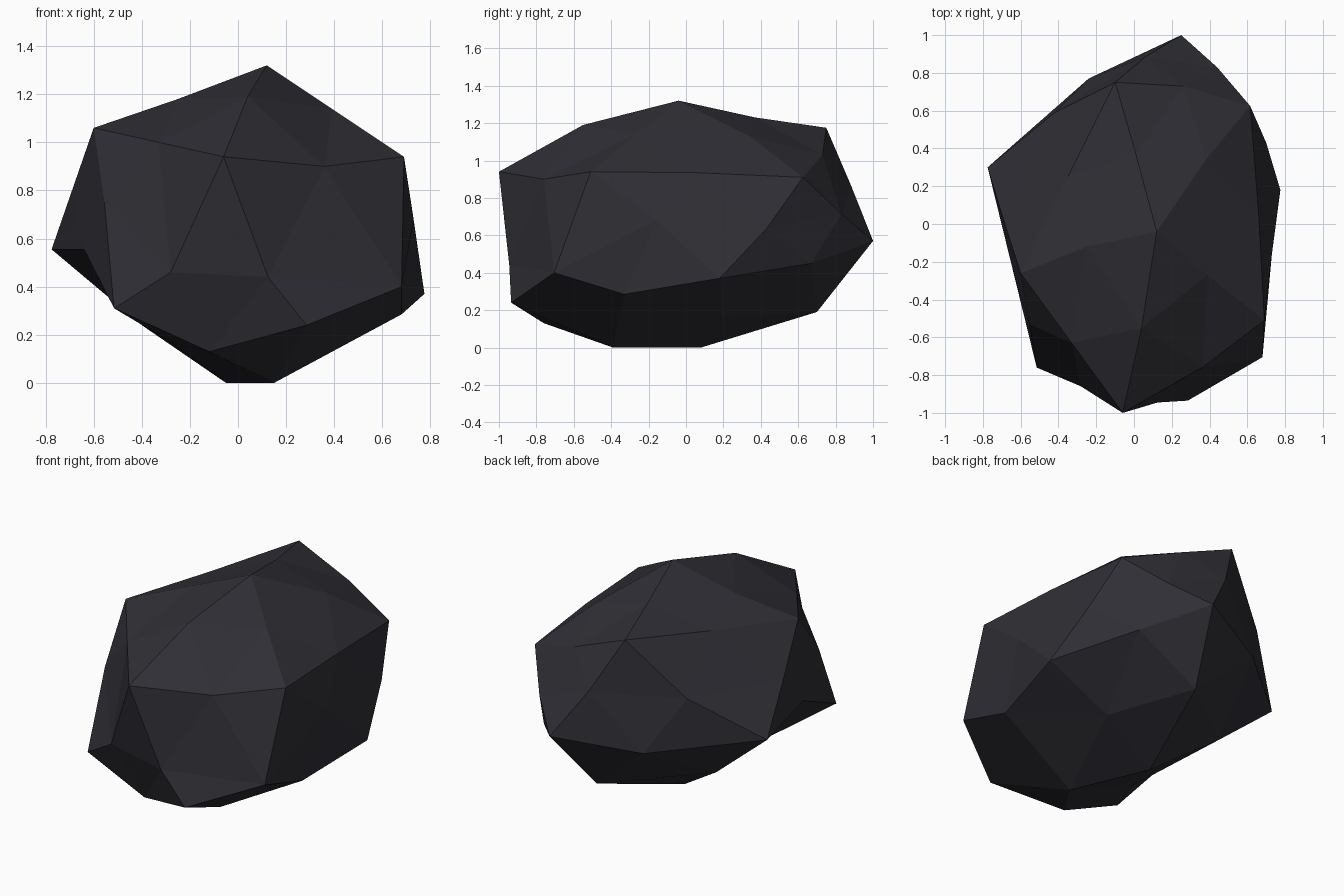
import bpy, bmesh

if "Cube" in bpy.data.objects:
    bpy.data.objects.remove(bpy.data.objects["Cube"])

# Faceted boulder: an irregular 20-sided solid, each side split once into four.
top, base = (.12, -.04, 1.32), (-.05, .08, 0)

# Rings of five points, counter-clockwise from the front
upper = [(-.06, -1, .94), (.69, -.51, .94), (.615, .625, .91), (-.10, .75, 1.175), (-.60, -.26, 1.06)]
lower = [(.285, -.935, .24), (.775, .18, .37), (.25, 1, .57), (-.775, .30, .555), (-.515, -.76, .31)]

# Edge midpoints, ring by ring
crown = [(.04, -.55, 1.19), (.39, -.27, 1.14), (.38, .34, 1.13), (.01, .37, 1.23), (-.25, -.12, 1.18)]
shoulder = [(.36, -.76, .90), (.66, .05, .935), (.26, .73, 1.03), (-.35, .25, 1.11), (-.33, -.63, 1.0)]
side_a = [(.125, -.945, .44), (.73, -.16, .68), (.44, .83, .715), (-.42, .59, .83), (-.555, -.53, .75)]
side_b = [(.68, -.705, .40), (.70, .43, .635), (.06, .885, .86), (-.69, .02, .80), (-.28, -.86, .46)]
skirt = [(.68, -.33, .285), (.52, .67, .45), (-.24, .77, .505), (-.64, -.25, .555), (-.12, -.76, .13)]
foot = [(.15, -.39, 0), (.36, .19, .16), (.13, .70, .19), (-.40, .27, .24), (-.28, -.35, .17)]

bm = bmesh.new()


def ring(points):
    return [bm.verts.new(p) for p in points]


t, b = ring([top, base])
U, L, TU, UU, UL, LU, LL, LB = map(ring, (upper, lower, crown, shoulder, side_a, side_b, skirt, foot))


def split_side(a, ab, b_, bc, c, ca):
    """One large triangle divided into four through its edge midpoints."""
    for f in ((a, ab, ca), (ab, b_, bc), (ca, bc, c), (ab, bc, ca)):
        bm.faces.new(f)


for i in range(5):
    j = (i + 1) % 5
    split_side(t, TU[i], U[i], UU[i], U[j], TU[j])      # cap
    split_side(U[i], UL[i], L[i], LU[i], U[j], UU[i])   # sides pointing down
    split_side(L[i], LL[i], L[j], UL[j], U[j], LU[i])   # sides pointing up
    split_side(b, LB[j], L[j], LL[i], L[i], LB[i])      # underside

bmesh.ops.recalc_face_normals(bm, faces=bm.faces[:])
mesh = bpy.data.meshes.new("boulder")
bm.to_mesh(mesh)
bm.free()

# Single dark stone colour
stone = bpy.data.materials.new("dark slate")
stone.diffuse_color = (.028, .028, .036, 1)
stone.use_nodes = True
stone.node_tree.nodes["Principled BSDF"].inputs["Base Color"].default_value = stone.diffuse_color
mesh.materials.append(stone)
bpy.context.collection.objects.link(bpy.data.objects.new("boulder", mesh))
